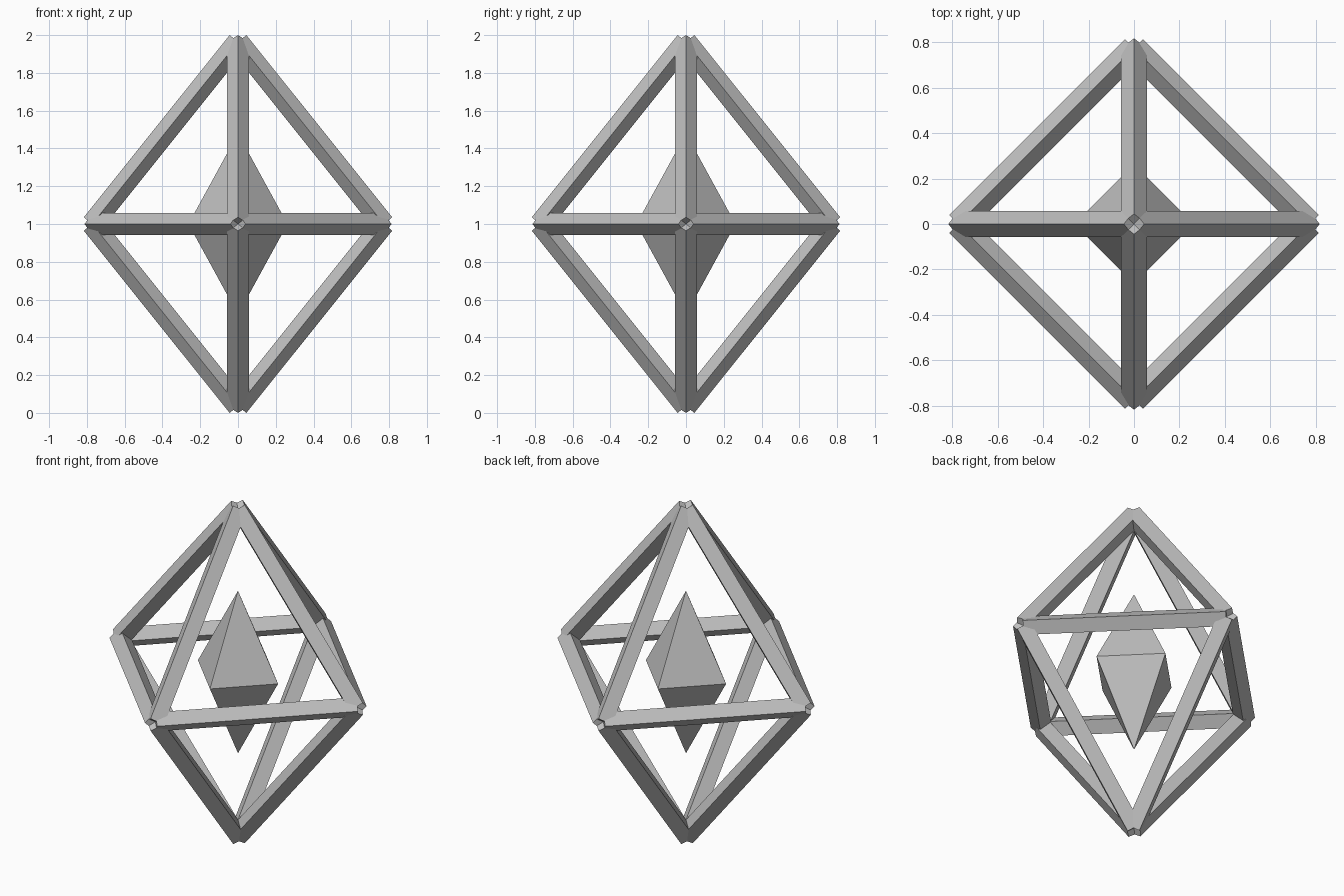
import bpy
import bmesh
from mathutils import Vector

if "Cube" in bpy.data.objects:
    bpy.data.objects.remove(bpy.data.objects["Cube"], do_unlink=True)

CENTRE = Vector((0, 0, 1))
RADIUS = 0.772       # frame corners, sideways
HEIGHT = 0.9644      # frame corners, up and down
BAR = 0.057          # half diagonal of a bar's square section

grey = bpy.data.materials.new("light_grey")
grey.use_nodes = True
grey.diffuse_color = (0.52, 0.52, 0.52, 1)
grey.node_tree.nodes["Principled BSDF"].inputs["Base Color"].default_value = grey.diffuse_color


def finish(name, bm):
    bmesh.ops.recalc_face_normals(bm, faces=bm.faces)
    mesh = bpy.data.meshes.new(name)
    bm.to_mesh(mesh)
    bm.free()
    mesh.materials.append(grey)
    obj = bpy.data.objects.new(name, mesh)
    obj.location = CENTRE
    bpy.context.collection.objects.link(obj)


def bar(name, start, end):
    """Square bar with one ridge pointing away from the centre."""
    along = (end - start).normalized()
    side = start.cross(end).normalized()
    out = along.cross(side)
    bm = bmesh.new()
    rings = [[bm.verts.new(p + d * BAR) for d in (out, side, -out, -side)]
             for p in (start, end)]
    for ring in rings:
        bm.faces.new(ring)
    a, b = rings
    for i in range(4):
        j = (i + 1) % 4
        bm.faces.new((a[i], a[j], b[j], b[i]))
    finish(name, bm)


# Frame: four bars around the middle, four up and four down
corners = [Vector(c) * RADIUS for c in ((1, 0, 0), (0, 1, 0), (-1, 0, 0), (0, -1, 0))]
top = Vector((0, 0, HEIGHT))
for i, corner in enumerate(corners):
    bar(f"middle_bar_{i + 1}", corner, corners[(i + 1) % 4])
    bar(f"upper_bar_{i + 1}", corner, top)
    bar(f"lower_bar_{i + 1}", corner, -top)

# Crystal: small octahedron floating in the centre
bm = bmesh.new()
girdle = [bm.verts.new(c.normalized() * 0.262) for c in corners]
for z in (0.48, -0.48):
    tip = bm.verts.new((0, 0, z))
    for i in range(4):
        bm.faces.new((girdle[i], girdle[(i + 1) % 4], tip))
finish("core_crystal", bm)
